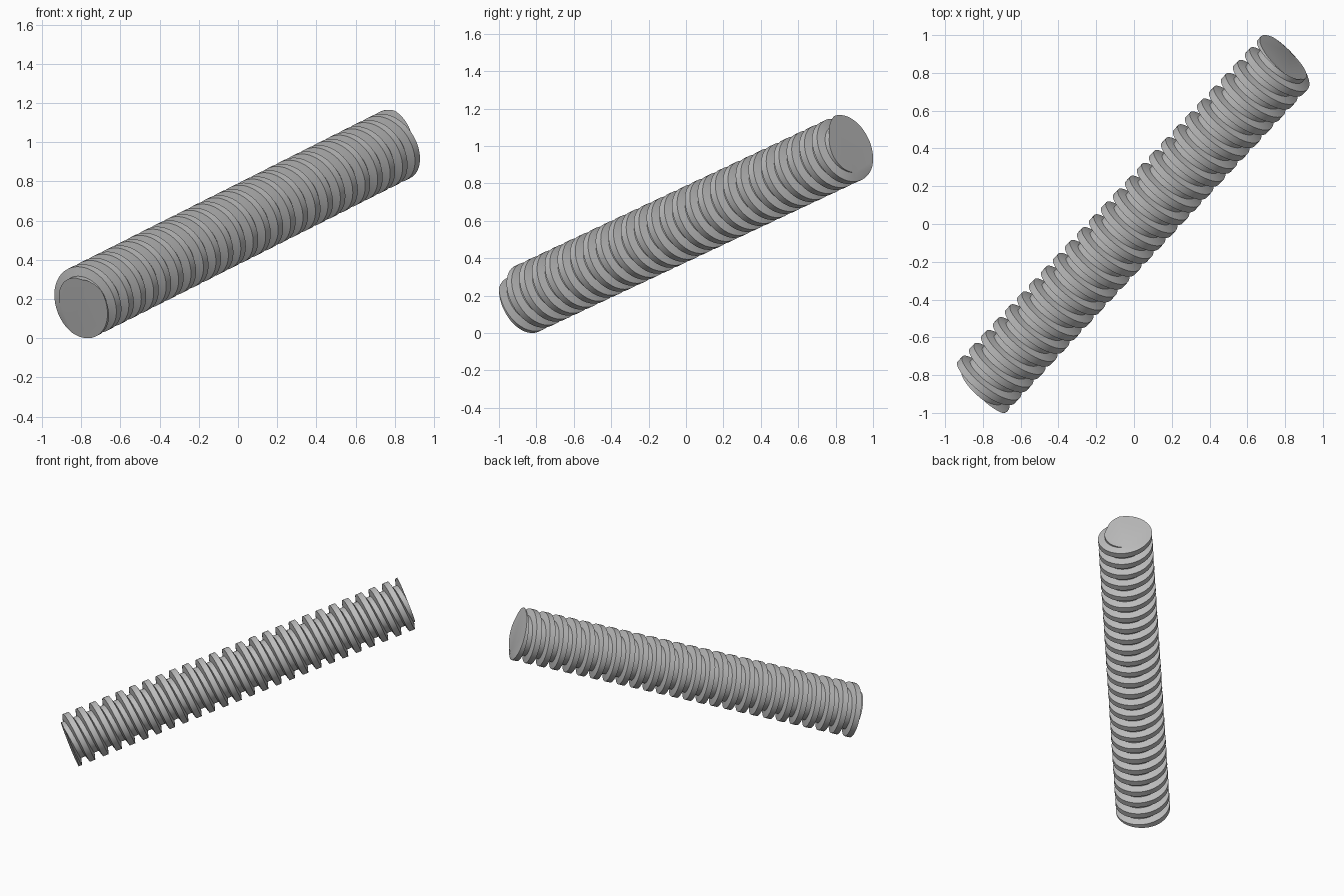
import bpy, bmesh, math
from mathutils import Vector, Matrix

cube = bpy.data.objects.get("Cube")
if cube:
    bpy.data.objects.remove(cube, do_unlink=True)

# Main dimensions of the threaded rod
AXIS_HALF = Vector((0.808, 0.866, 0.407))   # centre to the upper end
CENTRE = Vector((0, 0, 0.583))
CREST, ROOT = 0.186, 0.139
TURNS = 25.45
STEPS = 64                                   # segments per turn
HALF = AXIS_HALF.length
PITCH = 2 * HALF / TURNS
START = math.radians(230)                    # groove angle at the lower end

# Trapezoidal thread profile: position within one pitch, radius
PROFILE = [(-0.17, ROOT), (0.17, ROOT), (0.30, CREST), (0.70, CREST)]

# One grey metal colour
steel = bpy.data.materials.new("grey_steel")
steel.use_nodes = True
grey = (0.5, 0.5, 0.5, 1)
steel.diffuse_color = grey
steel.node_tree.nodes["Principled BSDF"].inputs["Base Color"].default_value = grey

# Sweep the profile along a right-hand helix, past both ends
bm = bmesh.new()
rows = []
for k in range(-2 * STEPS, int((TURNS + 2) * STEPS)):
    turn = k / STEPS
    angle = START + math.tau * turn
    rows.append([bm.verts.new((r * math.cos(angle), r * math.sin(angle),
                               (turn + f) * PITCH - HALF)) for f, r in PROFILE])
for k in range(len(rows) - STEPS - 1):
    # each turn shares its last edge with the following turn
    a = rows[k] + rows[k + STEPS][:1]
    b = rows[k + 1] + rows[k + STEPS + 1][:1]
    for j in range(len(PROFILE)):
        bm.faces.new((a[j], b[j], b[j + 1], a[j + 1]))

# Cut both ends flat and cap them
for side in (-1, 1):
    cut = bmesh.ops.bisect_plane(
        bm, geom=bm.verts[:] + bm.edges[:] + bm.faces[:], dist=1e-6,
        plane_co=(0, 0, side * HALF), plane_no=(0, 0, side), clear_outer=True)
    edges = [e for e in cut["geom_cut"] if isinstance(e, bmesh.types.BMEdge)]
    bmesh.ops.holes_fill(bm, edges=edges, sides=0)
bmesh.ops.recalc_face_normals(bm, faces=bm.faces[:])

# Lean the rod onto its diagonal axis
w = AXIS_HALF.normalized()
u = Vector((w.y, -w.x, 0)).normalized()
v = w.cross(u)
tilt = Matrix((u, v, w)).transposed().to_4x4()
bm.transform(Matrix.Translation(CENTRE) @ tilt)

mesh = bpy.data.meshes.new("threaded_rod")
bm.to_mesh(mesh)
bm.free()
mesh.materials.append(steel)
rod = bpy.data.objects.new("threaded_rod", mesh)
bpy.context.collection.objects.link(rod)

# Smooth round faces, sharp thread edges
bpy.ops.object.select_all(action="DESELECT")
rod.select_set(True)
bpy.context.view_layer.objects.active = rod
bpy.ops.object.shade_smooth_by_angle(angle=math.radians(30))
